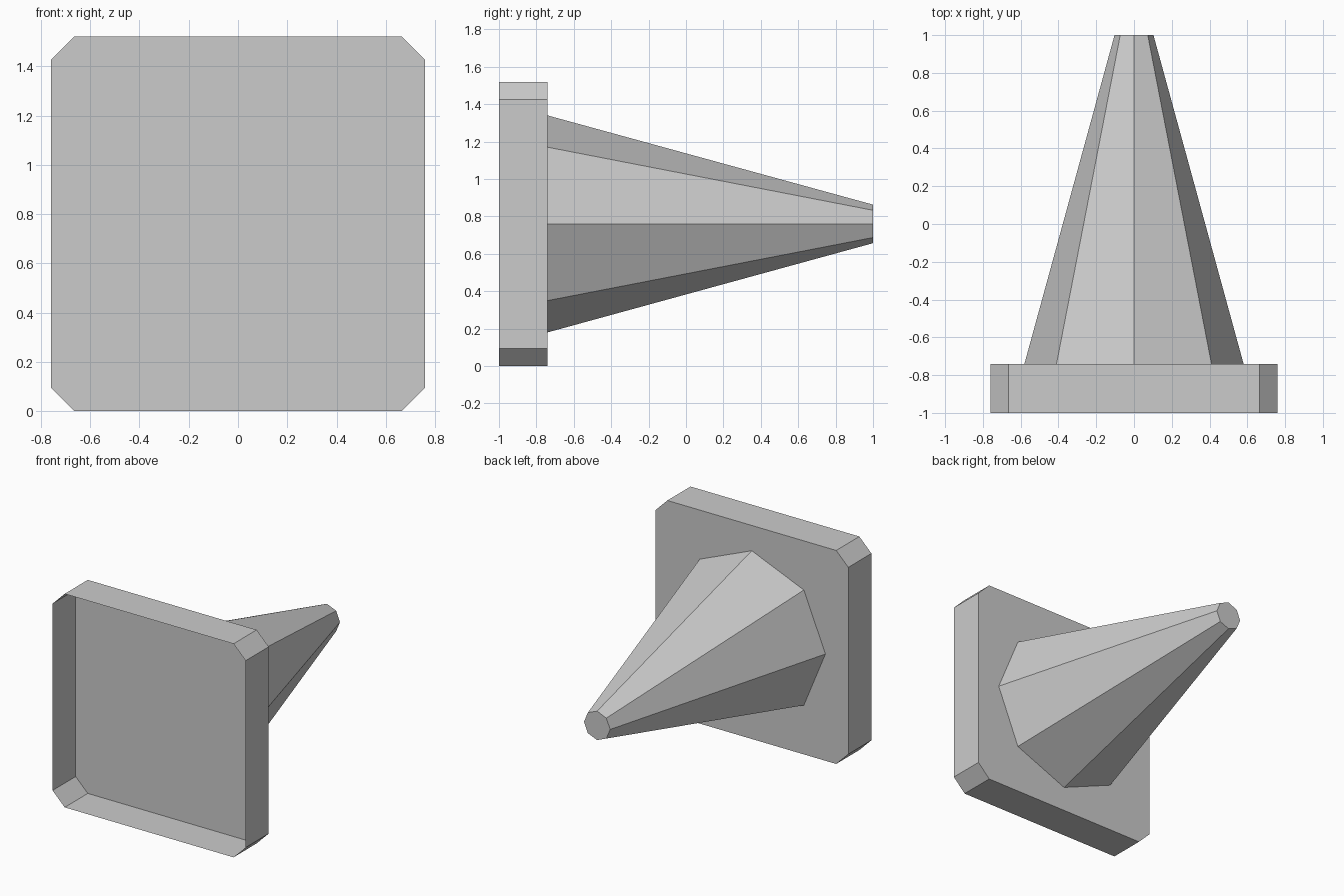
import bpy, bmesh, math

cube = bpy.data.objects.get("Cube")
if cube:
    bpy.data.objects.remove(cube, do_unlink=True)

CENTRE_Z = 0.76
FRONT, PANEL, TIP = -1.0, -0.74, 1.0

grey = bpy.data.materials.new("plain grey")
grey.use_nodes = True
colour = (0.6, 0.6, 0.6, 1)
grey.diffuse_color = colour
grey.node_tree.nodes["Principled BSDF"].inputs["Base Color"].default_value = colour


def loft(name, start, end, y0, y1):
    """Skin two matching outlines; cap only the rear one."""
    bm = bmesh.new()
    a = [bm.verts.new((x, y0, CENTRE_Z + z)) for x, z in start]
    b = [bm.verts.new((x, y1, CENTRE_Z + z)) for x, z in end]
    n = len(a)
    for i in range(n):
        j = (i + 1) % n
        bm.faces.new((a[i], a[j], b[j], b[i]))
    bm.faces.new(b)
    bmesh.ops.recalc_face_normals(bm, faces=bm.faces)
    mesh = bpy.data.meshes.new(name)
    bm.to_mesh(mesh)
    bm.free()
    mesh.materials.append(grey)
    obj = bpy.data.objects.new(name, mesh)
    bpy.context.collection.objects.link(obj)
    return obj


def octagon(radius):
    angles = [i * math.tau / 8 for i in range(8)]
    return [(radius * math.cos(t), radius * math.sin(t)) for t in angles]


def clipped_square(half, cut):
    s = half - cut
    return [(half, -s), (half, s), (s, half), (-s, half),
            (-half, s), (-half, -s), (-s, -half), (s, -half)]


# Shallow tray, open at the front, with clipped corners
outline = clipped_square(0.76, 0.095)
loft("base_tray", outline, outline, FRONT, PANEL)

# Tapered eight-sided spike behind the tray
loft("spike", octagon(0.58), octagon(0.103), PANEL, TIP)
